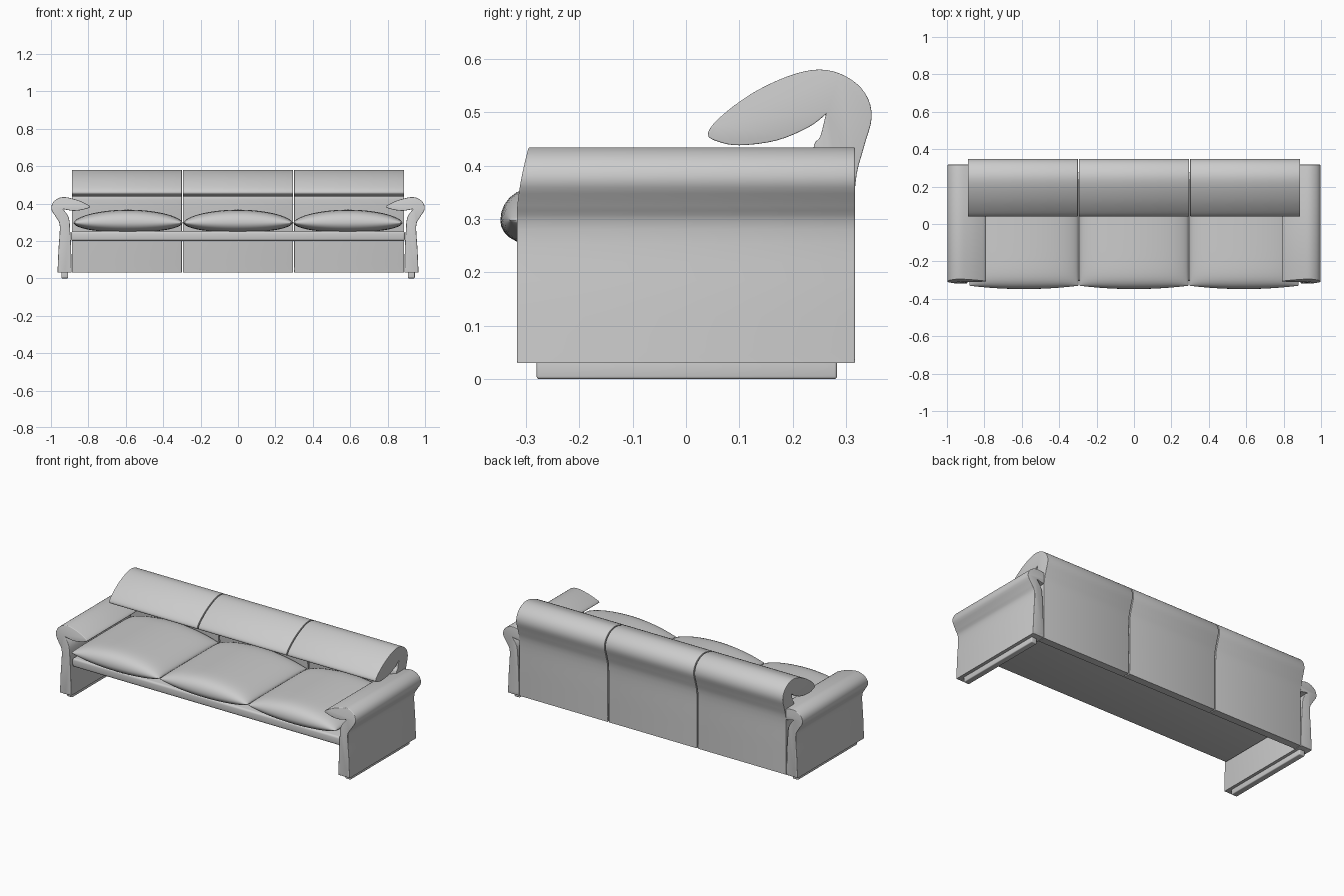
import bpy, bmesh, math

if "Cube" in bpy.data.objects:
    bpy.data.objects.remove(bpy.data.objects["Cube"])

leather = bpy.data.materials.new("light grey leather")
leather.diffuse_color = (0.6, 0.6, 0.6, 1)
leather.use_nodes = True
leather.node_tree.nodes["Principled BSDF"].inputs["Base Color"].default_value = leather.diffuse_color


def finish(name, bm, angle=40):
    bmesh.ops.recalc_face_normals(bm, faces=bm.faces)
    me = bpy.data.meshes.new(name)
    bm.to_mesh(me)
    bm.free()
    me.materials.append(leather)
    ob = bpy.data.objects.new(name, me)
    bpy.context.collection.objects.link(ob)
    bpy.ops.object.select_all(action='DESELECT')
    ob.select_set(True)
    bpy.context.view_layer.objects.active = ob
    bpy.ops.object.shade_smooth_by_angle(angle=math.radians(angle))
    return ob


def spline(pts, sharp, n=4):
    """Closed Catmull-Rom through pts; indices in sharp keep straight corners."""
    out, k = [], len(pts)
    for i in range(k):
        b, c = pts[i], pts[(i + 1) % k]
        a = b if i in sharp else pts[i - 1]
        d = c if (i + 1) % k in sharp else pts[(i + 2) % k]
        for j in range(n):
            t = j / n
            out.append([0.5 * (2 * q + (r - p) * t + (2 * p - 5 * q + 4 * r - s) * t * t
                               + (3 * q - p - 3 * r + s) * t ** 3)
                        for p, q, r, s in zip(a, b, c, d)])
    return out


def extrude(name, outline, place, lo, hi, bevel, bend=None):
    """Extrude an outline between lo and hi, rounding the rims of both ends."""
    bm = bmesh.new()
    ends = [[bm.verts.new(place(p, h)) for p in outline] for h in (lo, hi)]
    caps = [bm.faces.new(e) for e in ends]
    k = len(outline)
    for i in range(k):
        j = (i + 1) % k
        bm.faces.new((ends[0][i], ends[0][j], ends[1][j], ends[1][i]))
    bmesh.ops.recalc_face_normals(bm, faces=bm.faces)
    rims = list({e for f in caps for e in f.edges})
    bmesh.ops.bevel(bm, geom=rims, offset=bevel, segments=3, profile=0.5,
                    affect='EDGES', clamp_overlap=True)
    if bend:
        for v in bm.verts:
            bend(v.co)
    return finish(name, bm)


def box(name, x0, x1, y0, y1, z0, z1, bevel):
    bm = bmesh.new()
    bmesh.ops.create_cube(bm, size=1)
    for v in bm.verts:
        v.co = ((x0 + x1) / 2 + v.co.x * (x1 - x0), (y0 + y1) / 2 + v.co.y * (y1 - y0),
                (z0 + z1) / 2 + v.co.z * (z1 - z0))
    bmesh.ops.bevel(bm, geom=bm.edges[:], offset=bevel, segments=3, profile=0.5, affect='EDGES')
    return finish(name, bm)


# Back modules: thin upright panel folding over into a leaf-shaped headrest
back_pts = [(0.27, 0.03), (0.315, 0.03), (0.316, 0.2), (0.317, 0.36), (0.332, 0.43),
            (0.348, 0.49), (0.336, 0.535), (0.30, 0.567), (0.25, 0.58), (0.19, 0.567),
            (0.12, 0.533), (0.06, 0.487), (0.041, 0.458), (0.06, 0.445), (0.10, 0.438),
            (0.17, 0.447), (0.23, 0.472), (0.262, 0.496), (0.252, 0.455), (0.238, 0.42),
            (0.25, 0.25)]
back = spline(back_pts, {0, 1, 17})
for i, name in enumerate(("left", "middle", "right")):
    x = (i - 1) * 0.594
    extrude(name + "_back", back, lambda p, h: (h, p[0], p[1]), x - 0.294, x + 0.294, 0.012)

# Arms: upright panel rolling outwards, then inwards to a soft tip
arm_pts = [(0.89, 0.03), (0.965, 0.03), (0.96, 0.15), (0.953, 0.28), (0.972, 0.325),
           (0.998, 0.37), (0.985, 0.411), (0.94, 0.434), (0.88, 0.425), (0.825, 0.405),
           (0.79, 0.383), (0.825, 0.368), (0.88, 0.361), (0.935, 0.37), (0.905, 0.325),
           (0.897, 0.25), (0.892, 0.15)]
arm = spline(arm_pts, {0, 1, 13})


def lean(co):
    # upper front of the arm draws back slightly
    if co.y < 0 and co.z > 0.31:
        co.y *= 1 - 0.07 * ((co.z - 0.31) / 0.125) ** 1.5


for s, side in ((-1, "left"), (1, "right")):
    extrude(side + "_arm", arm, lambda p, h: (s * p[0], h, p[1]), -0.317, 0.317, 0.012, lean)
    # Foot rail under the arm
    a, b = sorted((s * 0.908, s * 0.945))
    box(side + "_foot_rail", a, b, -0.28, 0.283, 0, 0.04, 0.005)

# Seat frame between the arms
box("seat_frame", -0.893, 0.893, -0.305, 0.275, 0.2, 0.252, 0.012)

# Seat cushions: lens-shaped pillows
N = 28
for i, name in enumerate(("left", "middle", "right")):
    cx = (i - 1) * 0.588
    bm = bmesh.new()
    grid = {}
    for a in range(N + 1):
        for b in range(N + 1):
            u = math.sin(math.pi * (a / N - 0.5))
            v = math.sin(math.pi * (b / N - 0.5))
            rim = math.sqrt(max(0, (1 - u ** 8) * (1 - v ** 8)))
            edge = a in (0, N) or b in (0, N)
            for k in (1, -1):
                dome = (0.026 + 0.044 * (1 - u * u)) if k > 0 else (0.026 + 0.026 * (1 - u * u))
                if edge and k < 0:
                    grid[a, b, k] = grid[a, b, 1]
                    continue
                # front and back bow out a little in the middle
                y = -0.045 + v * (0.285 + 0.018 * (1 - u * u))
                grid[a, b, k] = bm.verts.new((cx + u * 0.291, y, 0.297 + k * dome * rim))
    for a in range(N):
        for b in range(N):
            for k in (1, -1):
                bm.faces.new((grid[a, b, k], grid[a + 1, b, k],
                              grid[a + 1, b + 1, k], grid[a, b + 1, k]))
    finish(name + "_seat_cushion", bm, 60)
